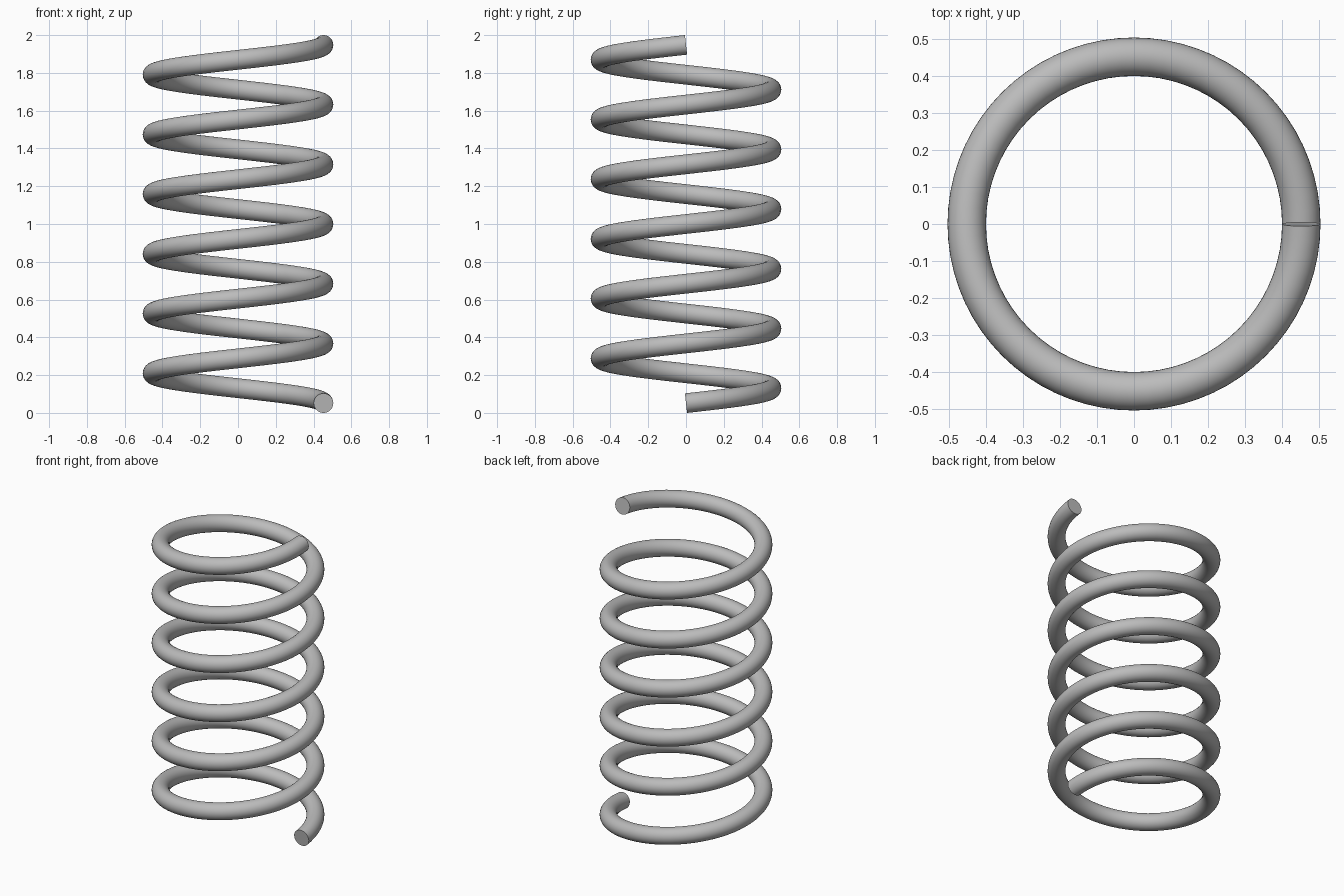
import bpy
import bmesh
from math import radians, sin, cos, tau, hypot
from mathutils import Vector

cube = bpy.data.objects.get("Cube")
if cube:
    bpy.data.objects.remove(cube, do_unlink=True)

COIL_RADIUS = 0.4525
WIRE_RADIUS = 0.052
TURNS = 6
STEPS = 72        # rings per turn
SIDES = 32        # sides of the wire
HEIGHT = 2.0

# Grey steel
steel = bpy.data.materials.new("grey_steel")
steel.use_nodes = True
grey = (0.5, 0.5, 0.5, 1)
steel.diffuse_color = grey
steel.node_tree.nodes["Principled BSDF"].inputs["Base Color"].default_value = grey

# The wire's ends are cut square to its path, so their tilt trims the rise
rise = HEIGHT - 2 * WIRE_RADIUS
slope = rise / (TURNS * tau * COIL_RADIUS)
rise = HEIGHT - 2 * WIRE_RADIUS / hypot(1, slope)
climb = rise / (TURNS * tau)


def wire_ring(bm, angle):
    """One round cross-section square to the helix at this angle."""
    outward = Vector((cos(angle), sin(angle), 0))
    along = Vector((-COIL_RADIUS * sin(angle), COIL_RADIUS * cos(angle), climb)).normalized()
    upward = outward.cross(along)
    centre = outward * COIL_RADIUS
    centre.z = (HEIGHT - rise) / 2 + climb * angle
    return [bm.verts.new(centre + WIRE_RADIUS * (outward * cos(a) + upward * sin(a)))
            for a in (tau * i / SIDES for i in range(SIDES))]


# Coil: sweep the cross-section up the helix and cap both ends
bm = bmesh.new()
rings = [wire_ring(bm, tau * i / STEPS) for i in range(TURNS * STEPS + 1)]
for low, high in zip(rings, rings[1:]):
    for i in range(SIDES):
        j = (i + 1) % SIDES
        bm.faces.new((low[i], low[j], high[j], high[i]))
bm.faces.new(rings[0])
bm.faces.new(rings[-1])
bmesh.ops.recalc_face_normals(bm, faces=bm.faces)

mesh = bpy.data.meshes.new("spring_coil")
bm.to_mesh(mesh)
bm.free()
mesh.materials.append(steel)
coil = bpy.data.objects.new("spring_coil", mesh)
bpy.context.collection.objects.link(coil)

# Smooth wire with crisp cut ends
bpy.ops.object.select_all(action="DESELECT")
coil.select_set(True)
bpy.context.view_layer.objects.active = coil
bpy.ops.object.shade_smooth_by_angle(angle=radians(40))
